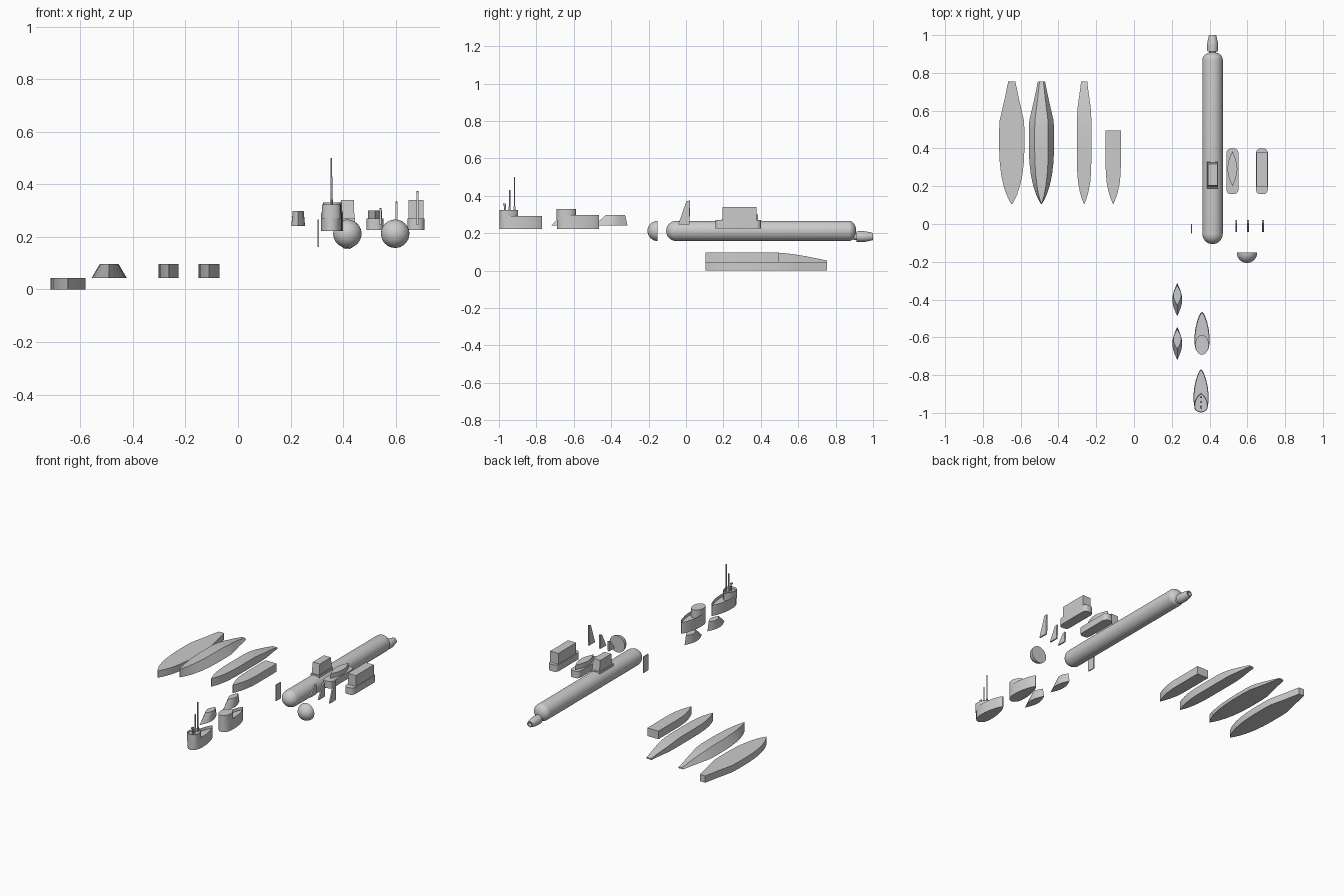
import bpy, bmesh, math
from mathutils import Vector

if "Cube" in bpy.data.objects:
    bpy.data.objects.remove(bpy.data.objects["Cube"])


def finish(name, bm, smooth=True):
    bmesh.ops.remove_doubles(bm, verts=bm.verts, dist=0.0002)
    bmesh.ops.recalc_face_normals(bm, faces=bm.faces)
    me = bpy.data.meshes.new(name)
    bm.to_mesh(me)
    bm.free()
    ob = bpy.data.objects.new(name, me)
    bpy.context.collection.objects.link(ob)
    if smooth:
        bpy.ops.object.select_all(action='DESELECT')
        ob.select_set(True)
        bpy.context.view_layer.objects.active = ob
        bpy.ops.object.shade_smooth_by_angle(angle=math.radians(30))
    return ob


def loft(name, cx, bottom, top, zb, zt, well=0):
    """Solid between two symmetric (y, half width) outlines; zt may depend on y."""
    bm = bmesh.new()
    height = zt if callable(zt) else (lambda y: zt)
    rings = []
    for (yb, wb), (yt, wt) in zip(bottom, top):
        h = height(yt)
        rings.append([bm.verts.new(p) for p in ((cx - wb, yb, zb), (cx + wb, yb, zb),
                                                (cx + wt, yt, h), (cx - wt, yt, h))])
    for a, b in zip(rings, rings[1:]):
        for i in range(4):
            j = (i + 1) % 4
            bm.faces.new((a[i], a[j], b[j], b[i]))
    bm.faces.new(rings[0])
    bm.faces.new(rings[-1][::-1])
    bmesh.ops.dissolve_degenerate(bm, dist=0.0001, edges=bm.edges)
    bmesh.ops.recalc_face_normals(bm, faces=bm.faces)
    if well:
        deck = [f for f in bm.faces if f.normal.z > 0.9]
        bmesh.ops.inset_region(bm, faces=deck, thickness=0.003, use_even_offset=True)
        for v in {v for f in deck for v in f.verts}:
            v.co.z -= well
    return finish(name, bm)


def shape(fracs, y0, y1, w):
    return [(y0 + t * (y1 - y0), w * f) for t, f in fracs]


def lathe(name, centre, profile, segs=32):
    """Revolve (y, radius) around a y axis."""
    bm = bmesh.new()
    cx, cz = centre
    rings = [[bm.verts.new((cx + r * math.cos(2 * math.pi * k / segs), y,
                            cz + r * math.sin(2 * math.pi * k / segs))) for k in range(segs)]
             for y, r in profile]
    for a, b in zip(rings, rings[1:]):
        for k in range(segs):
            j = (k + 1) % segs
            bm.faces.new((a[k], a[j], b[j], b[k]))
    return finish(name, bm)


def rod(name, x, y, z0, z1, r, segs=12):
    bm = bmesh.new()
    bmesh.ops.create_cone(bm, cap_ends=True, segments=segs, radius1=r, radius2=r, depth=z1 - z0)
    bmesh.ops.translate(bm, verts=bm.verts, vec=Vector((x, y, (z0 + z1) / 2)))
    return finish(name, bm)


def plate(name, x, outline, thick):
    """Thin upright plate from a (y, z) outline."""
    bm = bmesh.new()
    f = bm.faces.new([bm.verts.new((x - thick / 2, y, z)) for y, z in outline])
    ext = bmesh.ops.extrude_face_region(bm, geom=[f])
    for v in ext['geom']:
        if isinstance(v, bmesh.types.BMVert):
            v.co.x += thick
    return finish(name, bm, False)


# Outline families as (fraction along y, fraction of half width)
HULL = [(0, 0.03), (0.03, 0.2), (0.08, 0.43), (0.15, 0.65), (0.24, 0.84), (0.34, 0.95),
        (0.45, 1), (0.6, 1), (0.68, 0.96), (0.76, 0.78), (0.85, 0.58), (0.93, 0.42), (1, 0.28)]
SLIM = [(0, 0.03), (0.04, 0.3), (0.1, 0.6), (0.18, 0.85), (0.27, 0.97), (0.35, 1),
        (0.6, 1), (0.7, 1), (0.78, 0.92), (0.86, 0.74), (0.93, 0.57), (1, 0.43)]
BLOCK = [(0, 0.03), (0.07, 0.3), (0.16, 0.6), (0.28, 0.85), (0.4, 0.97), (0.5, 1), (1, 1)]
TEAR = [(0, 0.1), (0.02, 0.38), (0.06, 0.63), (0.12, 0.83), (0.2, 0.95), (0.32, 1), (0.45, 0.98),
        (0.6, 0.88), (0.75, 0.69), (0.87, 0.47), (0.95, 0.26), (1, 0.05)]
PILL = [(0, 0.4), (0.015, 0.65), (0.04, 0.85), (0.08, 0.97), (0.12, 1),
        (0.88, 1), (0.92, 0.97), (0.96, 0.85), (0.985, 0.65), (1, 0.4)]
LENS = [(i / 12, math.sin(math.pi * i / 12)) for i in range(13)]
OVAL = [((1 - math.cos(math.pi * i / 16)) / 2, math.sin(math.pi * i / 16)) for i in range(17)]
RECT = [(0, 1), (1, 1)]


# Row of deck hull layers
def sheer(y):
    t = max(0, (y - 0.48) / 0.27)
    return 0.096 - 0.042 * t ** 1.5


base = shape(HULL, 0.105, 0.755, 0.067)
loft("lower_hull", -0.647, base, base, 0, 0.044)
loft("tapered_hull", -0.49, base, shape(HULL, 0.105, 0.755, 0.036), 0.044, sheer)
slim = shape(SLIM, 0.105, 0.755, 0.038)
loft("slim_hull", -0.264, slim, slim, 0.044, sheer)
block = shape(BLOCK, 0.105, 0.495, 0.04)
loft("short_hull", -0.11, block, block, 0.044, 0.096)

# Main pressure hull
R, CX, CZ = 0.054, 0.416, 0.212
arc = [i * math.pi / 16 for i in range(9)]
nose = [(-0.052 - R * math.cos(a), R * math.sin(a)) for a in arc]
tail = [(0.87 + 0.04 * math.sin(a), R * math.cos(a)) for a in arc]
lathe("pressure_hull", (CX, CZ), nose + tail)
lathe("bow_dome", (0.598, CZ), [(-0.152 - R * math.cos(a), R * math.sin(a)) for a in arc] + [(-0.152, 0)])

# Thruster
lathe("thruster", (CX, 0.182), [(0.895, 0), (0.895, 0.019), (0.912, 0.019), (0.912, 0.028), (0.94, 0.029),
                                (0.96, 0.028), (1.0, 0.019), (1.0, 0.013), (0.975, 0.012), (0.975, 0)], 24)

# Sail on the pressure hull
loft("sail_base", CX, shape(RECT, 0.185, 0.335, 0.031), shape(RECT, 0.19, 0.33, 0.029), 0.235, 0.272)
loft("sail", CX, shape(RECT, 0.195, 0.328, 0.027), shape(RECT, 0.205, 0.318, 0.025), 0.26, 0.34)

# Loose casings: low lens top and tall box top
for x, label in ((0.521, "low"), (0.677, "tall")):
    pill = shape(PILL, 0.158, 0.4, 0.032)
    loft(label + "_casing_base", x, pill, pill, 0.226, 0.27)
lens = shape(LENS, 0.2, 0.385, 0.026)
loft("low_casing_top", 0.521, lens, lens, 0.27, 0.3)
box = shape(RECT, 0.195, 0.378, 0.029)
loft("tall_casing_top", 0.677, box, box, 0.27, 0.34)

# Loose fins and rudder plate
for i, (x, top) in enumerate(((0.542, 0.31), (0.603, 0.335), (0.683, 0.375))):
    plate(f"fin_{i}", x, [(-0.042, 0.245), (0.018, 0.245), (0.021, top), (0.002, top - 0.004)], 0.009)
plate("rudder_plate", 0.305, [(-0.05, 0.162), (0, 0.162), (0, 0.266), (-0.05, 0.266)], 0.006)

# Small fairings
for i, y0 in enumerate((-0.488, -0.72)):
    loft(f"fairing_{i}", 0.229, shape(LENS, y0, y0 + 0.175, 0.026),
         shape(LENS, y0 + 0.06, y0 + 0.162, 0.021), 0.242, 0.298)

# Conning towers with sunken decks and turrets
for i, (x, y0, y1, z) in enumerate(((0.36, -0.69, -0.465, 0.297), (0.355, -0.998, -0.77, 0.293))):
    body = shape(TEAR, y0, y1, 0.04)
    loft(f"tower_body_{i}", x, body, body, 0.223, z, well=0.018)
ring = shape(OVAL, -0.692, -0.588, 0.036)
loft("turret_round", 0.36, ring, ring, 0.27, 0.33)
pod = shape(TEAR, -0.997, -0.897, 0.036)
loft("turret_bridge", 0.355, pod, pod, 0.27, 0.323, well=0.012)

# Masts
for i, (y, top, r) in enumerate(((-0.967, 0.355, 0.004), (-0.943, 0.43, 0.004), (-0.917, 0.5, 0.0035))):
    rod(f"mast_{i}", 0.355, y, 0.3, top, r)
    rod(f"mast_sleeve_{i}", 0.355, y, 0.3, 0.342, 0.0055)
loft("periscope_head", 0.355, shape(RECT, -0.979, -0.964, 0.004), shape(RECT, -0.979, -0.964, 0.004), 0.349, 0.358)
